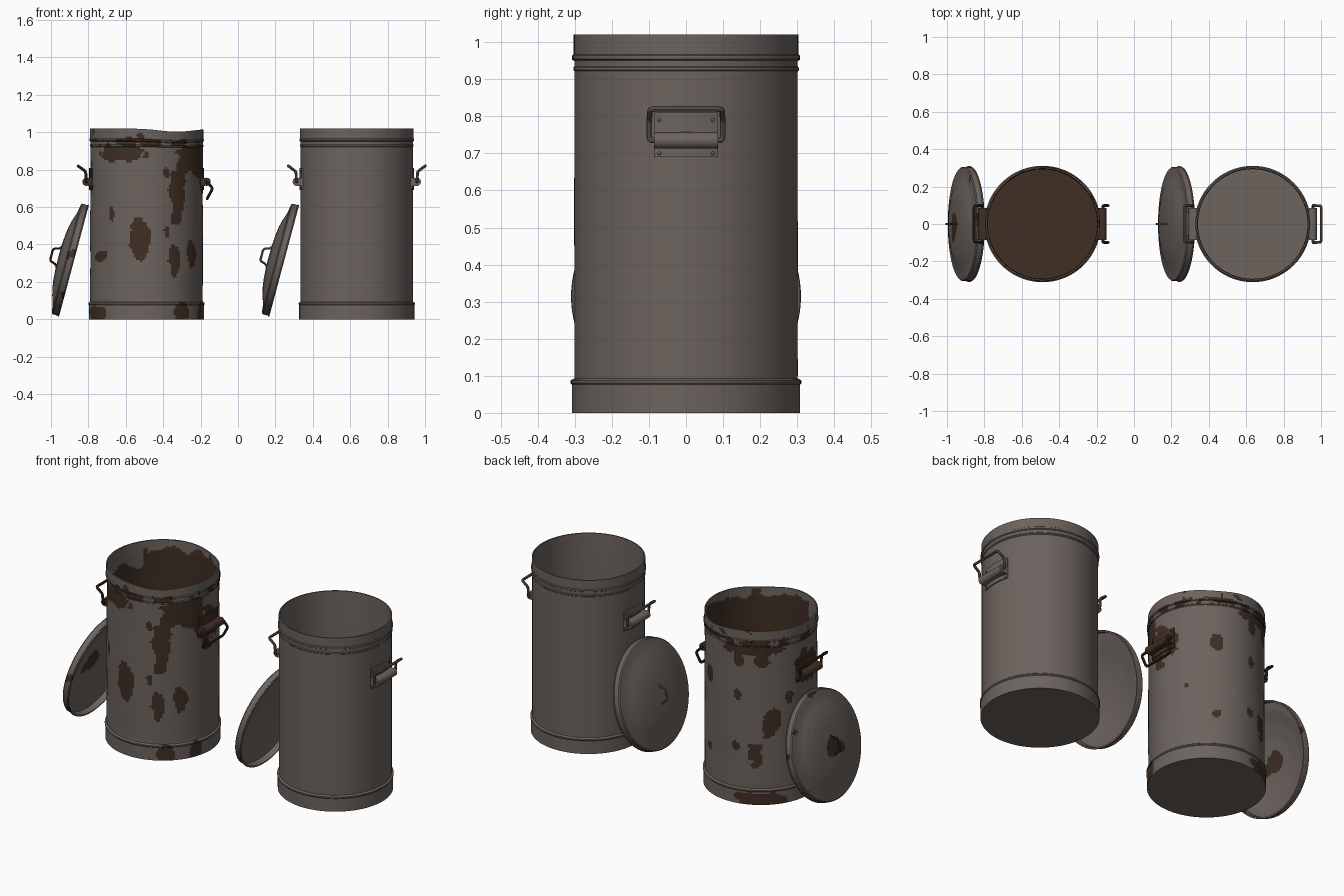
import bpy, bmesh, math
from mathutils import Vector, Matrix, noise

if "Cube" in bpy.data.objects:
    bpy.data.objects.remove(bpy.data.objects["Cube"])


def material(name, col):
    m = bpy.data.materials.new(name)
    m.diffuse_color = (*col, 1)
    m.use_nodes = True
    m.node_tree.nodes["Principled BSDF"].inputs["Base Color"].default_value = m.diffuse_color
    return m


STEEL = material("dull_steel", (0.15, 0.125, 0.111))
RUST = material("dark_rust", (0.050, 0.028, 0.017))
R = 0.301


def finish(bm, name, mats, matrix, rule=None):
    """Turn a bmesh into an object; rule(centre, normal) is true on rusty faces."""
    bmesh.ops.remove_doubles(bm, verts=bm.verts, dist=1e-5)
    bmesh.ops.recalc_face_normals(bm, faces=bm.faces)
    bm.normal_update()
    for f in bm.faces:
        f.smooth = True
        if rule and rule(f.calc_center_median(), f.normal):
            f.material_index = 1
    me = bpy.data.meshes.new(name)
    bm.to_mesh(me)
    bm.free()
    for m in mats:
        me.materials.append(m)
    me.set_sharp_from_angle(angle=math.radians(35))
    ob = bpy.data.objects.new(name, me)
    ob.matrix_world = matrix
    bpy.context.collection.objects.link(ob)
    return ob


def revolve(profile, segs, step=None):
    """Spin an (r, z) profile around z, optionally refined to a step size."""
    pts = []
    for (a, b), (c, d) in zip(profile, profile[1:]):
        n = max(1, math.ceil(math.hypot(c - a, d - b) / step)) if step else 1
        pts += [(a + (c - a) * i / n, b + (d - b) * i / n) for i in range(n)]
    pts.append(profile[-1])
    bm = bmesh.new()
    rings = []
    for r, z in pts:
        if r < 1e-6:
            rings.append([bm.verts.new((0, 0, z))] * segs)
        else:
            rings.append([bm.verts.new((r * math.sin(2 * math.pi * i / segs),
                                        -r * math.cos(2 * math.pi * i / segs), z))
                          for i in range(segs)])
    for lo, hi in zip(rings, rings[1:]):
        for i in range(segs):
            j = (i + 1) % segs
            vs = list(dict.fromkeys((lo[i], lo[j], hi[j], hi[i])))
            if len(vs) > 2:
                bm.faces.new(vs)
    return bm


def tube(name, pts, radius, mat, matrix, bend=0.012):
    """Round wire along a path with rounded corners."""
    pts = [Vector(p) for p in pts]
    path = [pts[0]]
    for a, b, c in zip(pts, pts[1:], pts[2:]):
        p = b + (a - b).normalized() * min(bend, (a - b).length * .45)
        q = b + (c - b).normalized() * min(bend, (c - b).length * .45)
        path += [p.lerp(b, t).lerp(b.lerp(q, t), t) for t in (0, .25, .5, .75, 1)]
    path.append(pts[-1])
    bm = bmesh.new()
    rings, side = [], None
    for i, p in enumerate(path):
        t = (path[min(i + 1, len(path) - 1)] - path[max(i - 1, 0)]).normalized()
        side = t.orthogonal() if side is None else side - t * side.dot(t)
        side.normalize()
        up = t.cross(side)
        rings.append([bm.verts.new(p + radius * (side * math.cos(k * math.pi / 5)
                                                 + up * math.sin(k * math.pi / 5)))
                      for k in range(10)])
    for a, b in zip(rings, rings[1:]):
        for k in range(10):
            bm.faces.new((a[k], a[(k + 1) % 10], b[(k + 1) % 10], b[k]))
    bm.faces.new(rings[0])
    bm.faces.new(rings[-1])
    return finish(bm, name, [mat], matrix)


# rust patches: angle from the front (degrees), height, half angle, half height
PATCHES = [(-38, .57, 3, .05), (-8, .42, 11, .10), (-56, .34, 13, .03),
           (-28, .89, 29, .045), (21, .78, 4, .035), (34, .68, 10, .17),
           (60, .85, 28, .09), (30, .31, 7, .08), (53, .36, 8, .07),
           (21, .47, 4, .03), (90, .74, 20, .11), (270, .76, 17, .10),
           (208, .90, 38, .03), (191, .85, 6, .04), (216, .86, 7, .05),
           (151, .70, 6, .05), (190, .64, 4, .03), (226, .47, 10, .09),
           (188, .33, 5, .03), (209, .29, 8, .08), (150, .27, 4, .03),
           (120, .45, 3, .02), (-64, .03, 18, .05), (38, .03, 8, .06),
           (70, .03, 8, .06), (212, .03, 28, .045), (245, .62, 5, .04)]


def can_rust(c, n):
    a = math.degrees(math.atan2(c.x, -c.y))
    r = math.hypot(c.x, c.y)
    wob = noise.noise(c * 14) + .5 * noise.noise(c * 35)
    if c.z < .003:
        return False
    if n.x * c.x + n.y * c.y < 0 and c.z > .02 and r < .298 or r < .29:
        # inside is rusted through except near the rim
        d = (a - 285 + 180) % 360 - 180
        return c.z < (.90 if abs(d) < 50 else .97) + .05 * wob
    if c.z > .965:
        return wob > .5
    if c.z > .925:
        return wob > .02
    for pa, pz, ha, hh in PATCHES:
        d = (a - pa + 180) % 360 - 180
        if (d / ha) ** 2 + ((c.z - pz) / hh) ** 2 < 1 + .9 * wob:
            return True
    return False


def lid_rust(c, n):
    wob = noise.noise(c * 13 + Vector((3, 1, 7)))
    r = math.hypot(c.x, c.y)
    if n.z < -.3 and c.z < .07 and r < .29:
        return False
    return r < .045 + .05 * wob or math.hypot(c.x + .03, c.y + .07) < .03 + .03 * wob \
        or (r > .27 and wob > .42)


CAN = [(0, 0), (.308, 0), (.308, .076), (.311, .08), (.311, .087), (.306, .091),
       (R, .093), (R, .922), (.304, .925), (.304, .931), (R, .935), (R, .951),
       (.307, .955), (.307, .964), (.303, .967), (.303, 1.02), (.296, 1.02),
       (.293, .96), (.293, .02), (0, .02)]
LID = [(0, .086), (.06, .085), (.12, .081), (.17, .074), (.21, .064), (.245, .052),
       (.268, .047), (.285, .045), (.301, .042), (.306, .036), (.306, .008),
       (.310, .005), (.308, 0), (.300, 0), (.298, .034), (.262, .038),
       (.205, .055), (.12, .071), (0, .077)]
HANDLE_UP = [(.322, .735), (.325, .79), (.366, .82)]
HANDLE_DOWN = [(.322, .735), (.354, .70), (.324, .645)]


def bracket(name, mat, matrix):
    """Riveted plate with a rolled sleeve for the wire handle."""
    prof = [(-.004, .69), (.006, .69), (.006, .713)]
    prof += [(.021 + .021 * math.cos(t), .735 + .022 * math.sin(t))
             for t in [math.radians(-110 + 220 * k / 10) for k in range(11)]]
    prof += [(.006, .757), (.006, .81), (-.004, .81)]
    bm = bmesh.new()
    rows = []
    for k in range(13):
        y = -.086 + .172 * k / 12
        curved = math.sqrt(R * R - y * y)
        rows.append([bm.verts.new(((R if o > .01 else curved) + o, y, z)) for o, z in prof])
    for a, b in zip(rows, rows[1:]):
        for i in range(len(prof)):
            j = (i + 1) % len(prof)
            bm.faces.new((a[i], a[j], b[j], b[i]))
    bm.faces.new(rows[0])
    bm.faces.new(rows[-1])
    # rivets
    for y in (-.072, .072):
        for z in (.70, .79):
            loc = Matrix.Translation((math.sqrt(R * R - y * y) + .006, y, z))
            bmesh.ops.create_icosphere(bm, subdivisions=2, radius=.005, matrix=loc)
    finish(bm, name, [mat], matrix)


def wire_handle(name, shape, mat, matrix):
    (hx, hz), (mx, mz), (ex, ez) = shape
    half = [(hx, .08, hz), (hx, .099, hz), (mx, .099, mz), (ex, .097, ez)]
    pts = half + [(x, -y, z) for x, y, z in reversed(half)]
    tube(name, pts, .0075, mat, matrix)


def build_can(prefix, cx, rusty):
    place = Matrix.Translation((cx, 0, 0))
    trim = RUST if rusty else STEEL
    # can body
    bm = revolve(CAN, 168 if rusty else 96, .012 if rusty else None)
    if rusty:
        # battered rim and slightly uneven wall
        for v in bm.verts:
            top = max(0, min(1, (v.co.z - .90) / .10))
            v.co.z -= .017 * top * math.exp(-((v.co.x - .16) / .13) ** 2)
            if .1 < v.co.z and v.co.xy.length > .1:
                k = 1 + .007 * noise.noise(v.co * 5)
                v.co.x *= k
                v.co.y *= k
    finish(bm, prefix + "_can_body", [STEEL, RUST], place, can_rust if rusty else None)

    # side handles
    for side, turn in (("right", 0), ("left", math.pi)):
        m = place @ Matrix.Rotation(turn, 4, 'Z')
        bracket(f"{prefix}_{side}_bracket", trim, m)
        hang = rusty and side == "right"
        wire_handle(f"{prefix}_{side}_handle", HANDLE_DOWN if hang else HANDLE_UP, trim, m)

    # leaning lid: local z points away from the can
    normal = Vector((-.966, 0, .259))
    along = Vector((.259, 0, .966))
    basis = Matrix((along, normal.cross(along), normal)).transposed().to_4x4()
    m = Matrix.Translation((cx - .388, 0, .313)) @ basis
    bm = revolve(LID, 128 if rusty else 96, .012 if rusty else None)
    finish(bm, prefix + "_lid", [STEEL, RUST], m, lid_rust if rusty else None)
    # lid grip
    tube(prefix + "_lid_grip", [(-.058, 0, .08), (-.042, 0, .092), (-.034, 0, .124),
                                (.034, 0, .124), (.042, 0, .092), (.058, 0, .08)],
         .006, trim, m)


build_can("clean", .635, False)
build_can("rusty", -.489, True)
